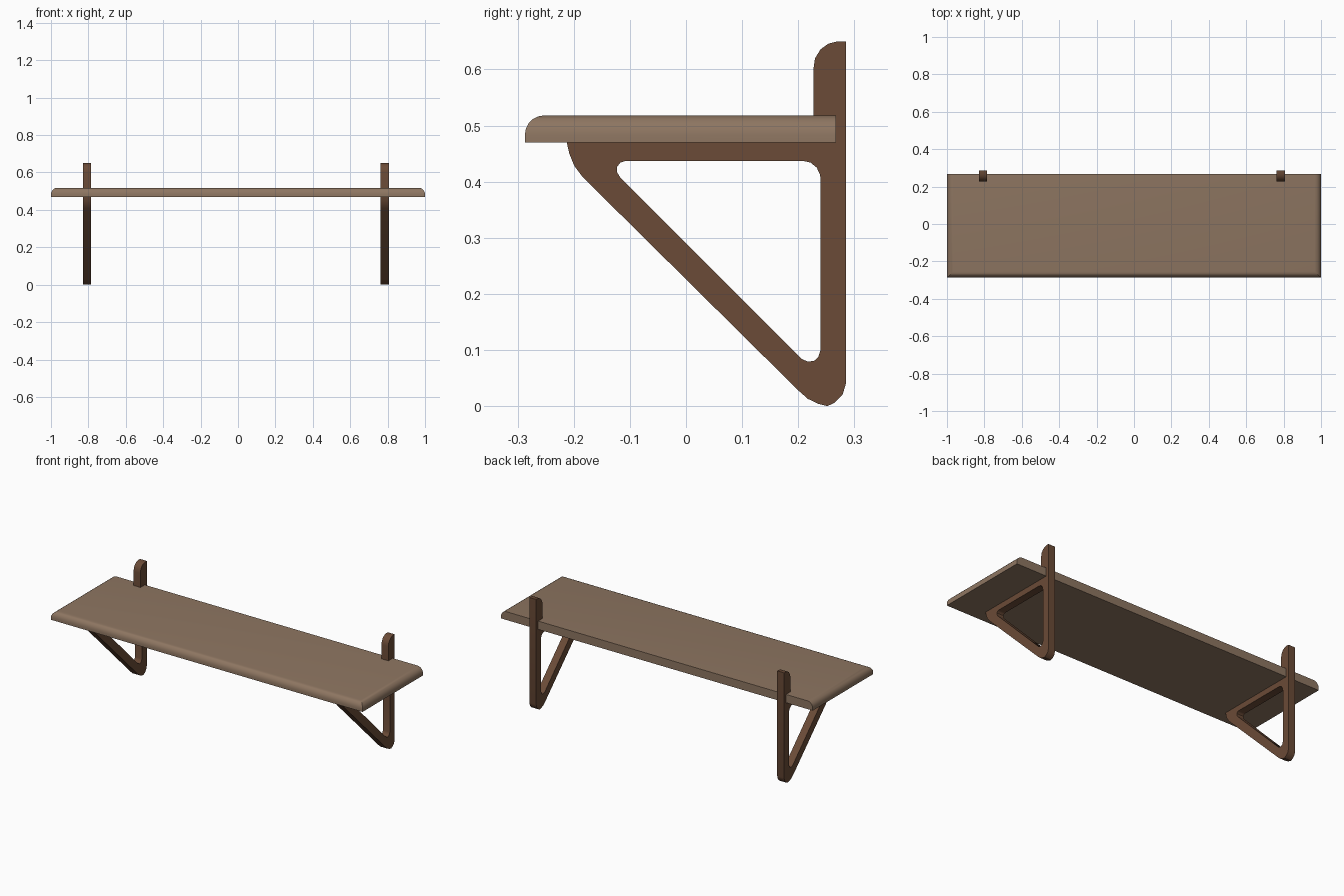
import bpy, bmesh
from math import radians
from mathutils import Matrix, Vector

if "Cube" in bpy.data.objects:
    bpy.data.objects.remove(bpy.data.objects["Cube"])


def material(name, color):
    mat = bpy.data.materials.new(name)
    mat.diffuse_color = (*color, 1)
    mat.use_nodes = True
    mat.node_tree.nodes["Principled BSDF"].inputs["Base Color"].default_value = mat.diffuse_color
    return mat


def add_object(name, mesh, mat):
    obj = bpy.data.objects.new(name, mesh)
    bpy.context.collection.objects.link(obj)
    if not mesh.materials:
        mesh.materials.append(mat)
    bpy.ops.object.select_all(action='DESELECT')
    obj.select_set(True)
    bpy.context.view_layer.objects.active = obj
    bpy.ops.object.shade_smooth_by_angle(angle=radians(35))
    return obj


light_wood = material("light_wood", (0.27, 0.18, 0.12))
dark_wood = material("dark_wood", (0.145, 0.07, 0.038))

# Shelf board: rounded top edge along the front and both ends, square back
bm = bmesh.new()
size = Matrix.Diagonal((2.0, 0.554, 0.048, 1))
bmesh.ops.create_cube(bm, size=1, matrix=Matrix.Translation((0, -0.01, 0.494)) @ size)
top_edges = [e for e in bm.edges
             if all(v.co.z > 0.5 for v in e.verts)
             and not all(v.co.y > 0 for v in e.verts)]
bmesh.ops.bevel(bm, geom=top_edges, offset=0.034, segments=5, profile=0.5,
                affect='EDGES', clamp_overlap=True)
board = bpy.data.meshes.new("shelf_board")
bm.to_mesh(board)
bm.free()
add_object("shelf_board", board, light_wood)

# Bracket side profile as (y, z): outer outline and triangular opening
outline = [(0.285, 0.65), (0.270, 0.65), (0.254, 0.646), (0.240, 0.636),
           (0.230, 0.620), (0.227, 0.60), (0.227, 0.472), (-0.213, 0.472),
           (-0.208, 0.450), (-0.199, 0.428), (-0.184, 0.408),
           (0.200, 0.028), (0.217, 0.013), (0.236, 0.004), (0.252, 0.0),
           (0.265, 0.006), (0.279, 0.020), (0.285, 0.040)]
opening = [(-0.108, 0.437), (0.208, 0.437), (0.222, 0.434), (0.233, 0.425),
           (0.239, 0.412), (0.240, 0.400), (0.240, 0.100), (0.236, 0.088),
           (0.229, 0.081), (0.218, 0.079), (0.206, 0.084),
           (-0.117, 0.407), (-0.123, 0.417), (-0.123, 0.426), (-0.117, 0.434)]

bm = bmesh.new()
edges = []
for loop in (outline, opening):
    verts = [bm.verts.new((-0.022, y, z)) for y, z in loop]
    edges += [bm.edges.new((verts[i - 1], verts[i])) for i in range(len(verts))]
bmesh.ops.triangle_fill(bm, edges=edges, use_beauty=True, normal=Vector((1, 0, 0)))
bmesh.ops.dissolve_limit(bm, angle_limit=0.01, verts=[], edges=bm.edges[:])
ext = bmesh.ops.extrude_face_region(bm, geom=bm.faces[:], use_keep_orig=True)
bmesh.ops.translate(bm, vec=(0.044, 0, 0),
                    verts=[v for v in ext["geom"] if isinstance(v, bmesh.types.BMVert)])
bmesh.ops.recalc_face_normals(bm, faces=bm.faces[:])
bracket = bpy.data.meshes.new("bracket")
bm.to_mesh(bracket)
bm.free()

# Two identical brackets
for name, x in (("left_bracket", -0.807), ("right_bracket", 0.784)):
    add_object(name, bracket, dark_wood).location.x = x
